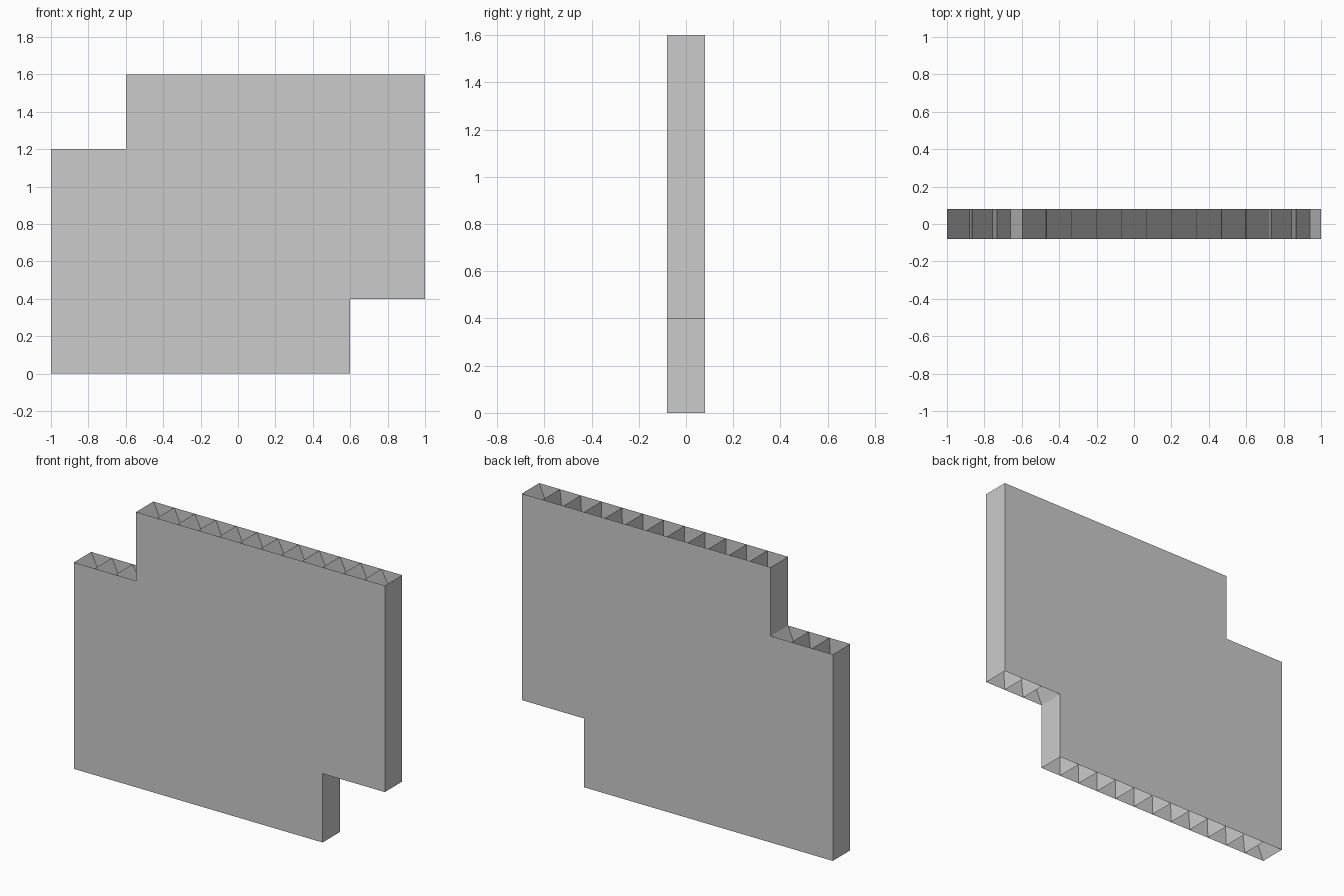
import bpy
import bmesh

if "Cube" in bpy.data.objects:
    bpy.data.objects.remove(bpy.data.objects["Cube"])

HALF = 0.08          # half of the panel thickness
CELL = 0.4 / 3       # width of one core cell
OUTLINE = [(-1, 0), (0.6, 0), (0.6, 0.4), (1, 0.4),
           (1, 1.6), (-0.6, 1.6), (-0.6, 1.2), (-1, 1.2)]


def finish(name, bm):
    mesh = bpy.data.meshes.new(name)
    bm.to_mesh(mesh)
    bm.free()
    obj = bpy.data.objects.new(name, mesh)
    bpy.context.collection.objects.link(obj)


def strip(bm, profile):
    """Sheet following an x-z profile across the thickness."""
    rows = [[bm.verts.new((x, y, z)) for y in (-HALF, HALF)] for x, z in profile]
    for a, b in zip(rows, rows[1:]):
        bm.faces.new((a[0], b[0], b[1], a[1]))


def sawtooth(x0, z, count):
    """Leaning teeth hanging from a top edge, straightening at the right end."""
    lean = {0: (0.55, 0.14), 1: (0.82, 0.22), 2: (0.91, 0.25)}
    pts = [(x0, z)]
    for k in range(count):
        f, depth = lean.get(count - 1 - k, (0.98, 0.27))
        pts.append((x0 + (k + f) * CELL, z - depth))
        pts.append((x0 + (k + 1) * CELL, z))
    return pts


# Outer skin: front and back sheets plus upright side walls, open top and bottom
bm = bmesh.new()
front = [bm.verts.new((x, -HALF, z)) for x, z in OUTLINE]
back = [bm.verts.new((x, HALF, z)) for x, z in OUTLINE]
bm.faces.new(front)
bm.faces.new(back[::-1])
n = len(OUTLINE)
for i in range(n):
    j = (i + 1) % n
    if OUTLINE[i][0] == OUTLINE[j][0]:
        bm.faces.new((front[j], front[i], back[i], back[j]))
finish("panel_skin", bm)

# Folded core sheets seen through the open edges; the lower ones are the
# upper ones turned half round about the panel centre
for label, x0, z, count in (("main", -0.6, 1.6, 12), ("step", -1.0, 1.2, 3)):
    upper = sawtooth(x0, z, count)
    lower = [(-x, 1.6 - zz) for x, zz in upper]
    for side, profile in (("upper", upper), ("lower", lower)):
        bm = bmesh.new()
        strip(bm, profile)
        finish(f"{side}_{label}_core", bm)
